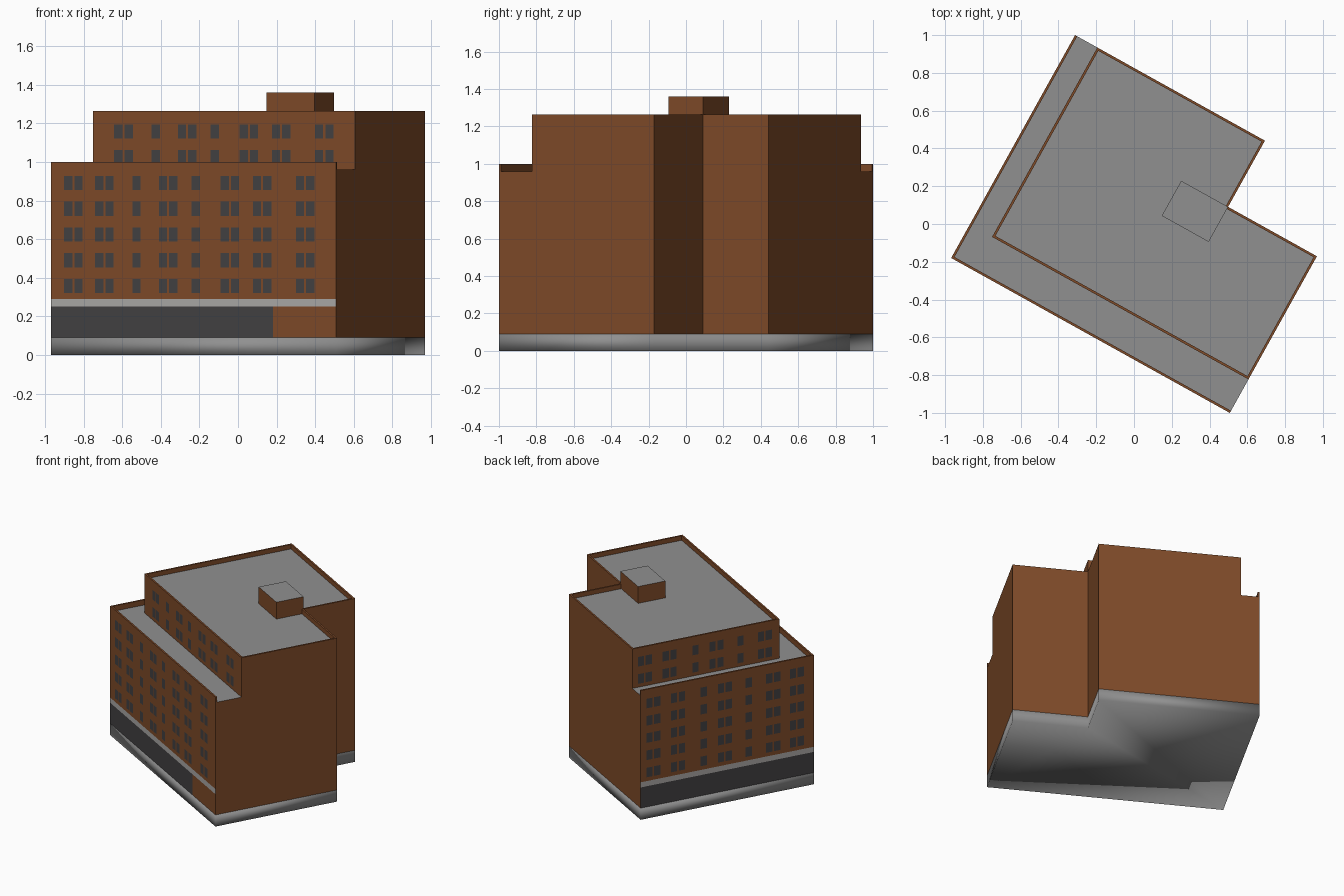
import bpy, math
from mathutils import Matrix, Vector

if "Cube" in bpy.data.objects:
    bpy.data.objects.remove(bpy.data.objects["Cube"])

# Local frame: u runs along the front facade, v along the left facade
FRAME = Matrix.Translation((-0.968, -0.18, 0)) @ Matrix.Rotation(math.radians(-29.07), 4, 'Z')
L, D = 1.688, 1.35            # front length, left depth
NU, NV = 1.15, 0.949          # rear notch corner
SU, SV = 0.135, 0.203         # tower setbacks
T = 0.013                     # parapet thickness
Z_BASE, Z_SHOP, Z_BAND, Z_TERR, Z_PAR = 0.09, 0.25, 0.29, 0.96, 1.0
Z_ROOF, Z_TOP, Z_BOX = 1.23, 1.265, 1.36


def material(name, color):
    m = bpy.data.materials.new(name)
    m.diffuse_color = (*color, 1)
    m.use_nodes = True
    m.node_tree.nodes["Principled BSDF"].inputs["Base Color"].default_value = m.diffuse_color
    return m


brick = material("brick", (0.212, 0.07, 0.022))
glass = material("dark_glass", (0.056, 0.053, 0.056))
roofing = material("roofing", (0.28, 0.28, 0.28))
stone = material("stone", (0.41, 0.40, 0.39))


def build(name, verts, faces, mat):
    me = bpy.data.meshes.new(name)
    me.from_pydata([FRAME @ Vector(v) for v in verts], [], faces)
    ob = bpy.data.objects.new(name, me)
    bpy.context.collection.objects.link(ob)
    me.materials.append(mat)
    return ob


def walls(name, path, z0, z1, mat, closed=False):
    n = len(path)
    verts = [(*p, z0) for p in path] + [(*p, z1) for p in path]
    faces = [(i, (i + 1) % n, (i + 1) % n + n, i + n) for i in range(n if closed else n - 1)]
    return build(name, verts, faces, mat)


def flat(name, pts, z, mat):
    return build(name, [(*p, z) for p in pts], [tuple(range(len(pts)))], mat)


def prism(name, pts, z0, z1, mat):
    n = len(pts)
    verts = [(*p, z0) for p in pts] + [(*p, z1) for p in pts]
    faces = [(i, (i + 1) % n, (i + 1) % n + n, i + n) for i in range(n)]
    faces += [tuple(reversed(range(n))), tuple(range(n, 2 * n))]
    return build(name, verts, faces, mat)


def inset(pts, d):
    # mitred inset of a right-angled counter-clockwise outline
    out = []
    for i, p in enumerate(pts):
        p = Vector(p)
        a = (p - Vector(pts[i - 1])).normalized()
        b = (Vector(pts[(i + 1) % len(pts)]) - p).normalized()
        out.append(tuple(p + d * (Vector((-a.y, a.x)) + Vector((-b.y, b.x)))))
    return out


# Foundation, smooth shaded
footprint = [(0, 0), (L, 0), (L, NV), (NU, NV), (NU, D), (0, D)]
base = prism("foundation", footprint, 0, Z_BASE, roofing)
for p in base.data.polygons:
    p.use_smooth = True

# Lower block: plain rear walls, street walls, stone band, shop front
shop_end = 1.316
street = [(0, D), (0, 0), (L, 0)]
walls("rear_walls", footprint[1:], Z_BASE, Z_TERR, brick)
walls("street_walls", street, Z_BAND, Z_TERR, brick)
walls("stone_band", street, Z_SHOP, Z_BAND, stone)
walls("shop_front", [(0, D), (0, 0), (shop_end, 0)], Z_BASE, Z_SHOP, glass)
walls("shop_front_end_wall", [(shop_end, 0), (L, 0)], Z_BASE, Z_SHOP, brick)

# Terrace and its L-shaped parapet
flat("terrace", [(T, T), (L, T), (L, SV), (SU, SV), (SU, D), (T, D)], Z_TERR, roofing)
prism("terrace_parapet", [(0, 0), (L, 0), (L, T), (T, T), (T, D), (0, D)], Z_TERR, Z_PAR, brick)

# Upper storeys with parapet rim and sunken roof
tower = [(SU, SV), (L, SV), (L, NV), (NU, NV), (NU, D), (SU, D)]
inner = inset(tower, T)
n = len(tower)
rings = [(tower, Z_TERR), (tower, Z_TOP), (inner, Z_TOP), (inner, Z_ROOF)]
verts = [(*p, z) for ring, z in rings for p in ring]
faces = [(k * n + i, k * n + (i + 1) % n, (k + 1) * n + (i + 1) % n, (k + 1) * n + i)
         for k in range(3) for i in range(n)]
build("upper_storeys", verts, faces, brick)
flat("main_roof", inner, Z_ROOF, roofing)

# Rooftop stair housing
box = [(0.866, 0.737), (NU, 0.737), (NU, NV), (0.866, NV)]
walls("roof_housing_walls", box, Z_ROOF, Z_BOX, brick, True)
flat("roof_housing_top", box, Z_BOX, roofing)

# Windows: the same column rhythm on both street facades
W, H, GAP = 0.049, 0.074, 0.061
columns = []
for start, count in [(0.078, 2), (0.262, 2), (0.483, 1), (0.639, 2),
                     (0.834, 1), (1.005, 2), (1.197, 2), (1.452, 2)]:
    columns += [start + GAP * k for k in range(count)]


def windows(name, place, length, first_col, rows):
    verts, faces = [], []
    for r in rows:
        z = 0.32 + 0.1335 * r
        for c in columns[first_col:]:
            if c + W > length:
                continue
            k = len(verts)
            verts += [(*place(c), z), (*place(c + W), z), (*place(c + W), z + H), (*place(c), z + H)]
            faces.append((k, k + 1, k + 2, k + 3))
    return build(name, verts, faces, glass)


E = 0.002
windows("front_windows", lambda s: (s, -E), L, 0, range(5))
windows("front_upper_windows", lambda s: (s, SV - E), L, 2, range(5, 7))
for name, x, col, rows in [("left_windows", -E, 0, range(5)),
                           ("left_upper_windows", SU - E, 2, range(5, 7))]:
    ob = windows(name, lambda s: (x, s), D, col, rows)
    ob.data.flip_normals()
